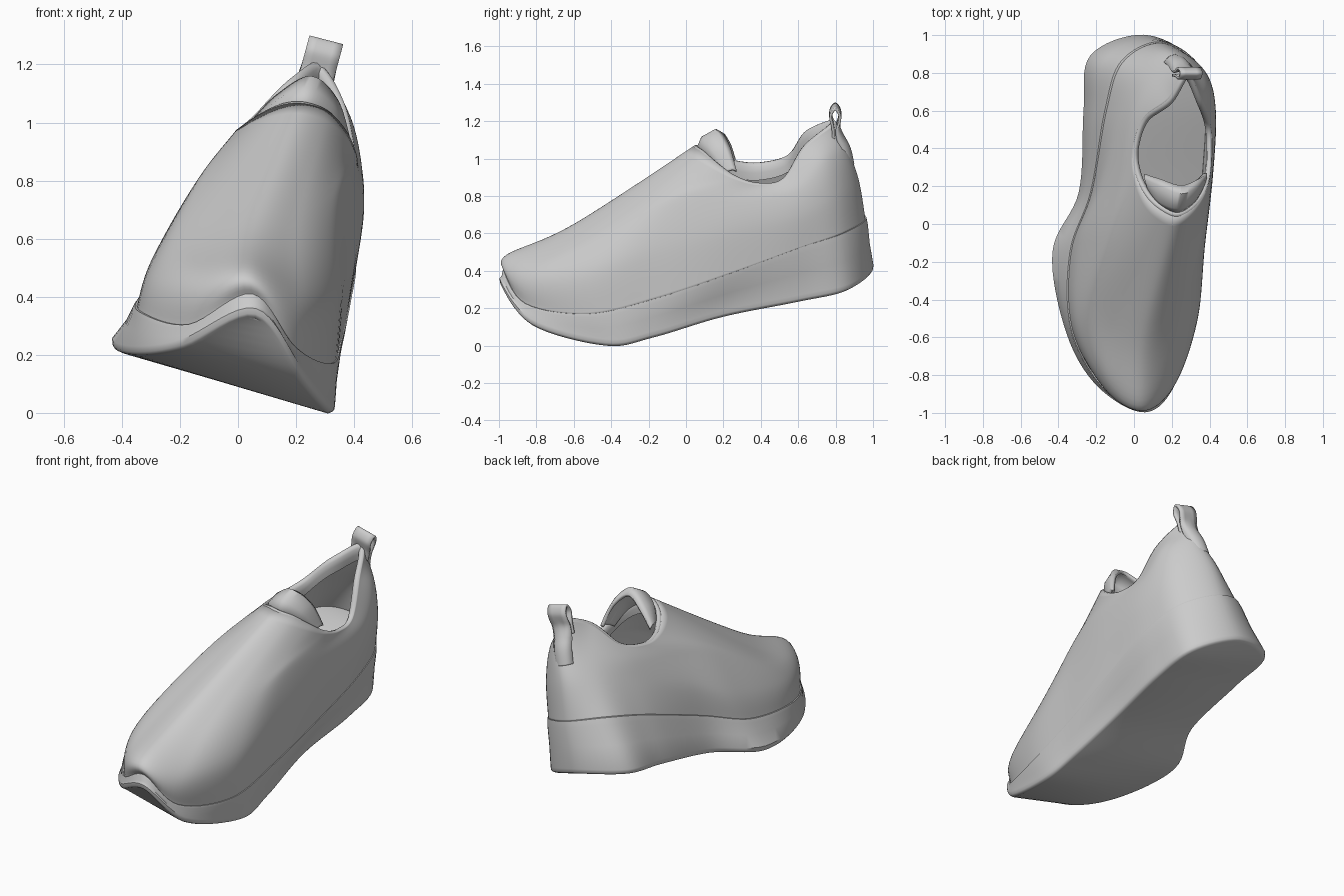
import bpy, bmesh
from mathutils import Vector as V

if "Cube" in bpy.data.objects:
    bpy.data.objects.remove(bpy.data.objects["Cube"])

SUB = 8  # samples between two control points


def spline(p, closed):
    """Smooth curve through control points."""
    n, out = len(p), []
    get = (lambda i: p[i % n]) if closed else (lambda i: p[max(0, min(n - 1, i))])
    for i in range(n if closed else n - 1):
        a, b, c, d = get(i - 1), get(i), get(i + 1), get(i + 2)
        for k in range(SUB):
            t = k / SUB
            out.append(0.5 * (2 * b + (c - a) * t + (2 * a - 5 * b + 4 * c - d) * t * t
                              + (3 * b - a - 3 * c + d) * t ** 3))
    if not closed:
        out.append(p[-1].copy())
    return out


def ring(pts):
    return spline([V(q) for q in pts], True)


def inset(r, d, dz=0.0):
    """Move a counter-clockwise ring inwards by d and up by dz."""
    out = []
    for i, p in enumerate(r):
        t = r[(i + 1) % len(r)] - r[i - 1]
        n = V((t.y, -t.x, 0)).normalized()
        out.append(p - n * d + V((0, 0, dz)))
    return out


def mix(a, b, t):
    return [p.lerp(q, t) for p, q in zip(a, b)]


def loft(name, rows, closed=True, caps=False, thick=0.0, angle=40, offset=-1):
    """Skin rows of points; caps bridge the left and right halves of end rings."""
    bm = bmesh.new()
    vs = [[bm.verts.new(p) for p in r] for r in rows]
    n = len(rows[0])
    for a, b in zip(vs, vs[1:]):
        for i in range(n if closed else n - 1):
            j = (i + 1) % n
            bm.faces.new((a[i], a[j], b[j], b[i]))
    if caps:
        for r in (vs[0], vs[-1]):
            for i in range(n // 2):
                q = [r[i], r[i + 1], r[(n - i - 1) % n], r[(n - i) % n]]
                q = list(dict.fromkeys(q))
                if len(q) > 2:
                    bm.faces.new(q)
        bmesh.ops.recalc_face_normals(bm, faces=bm.faces)
    me = bpy.data.meshes.new(name)
    bm.to_mesh(me)
    bm.free()
    ob = bpy.data.objects.new(name, me)
    bpy.context.collection.objects.link(ob)
    if thick:
        m = ob.modifiers.new("thickness", "SOLIDIFY")
        m.thickness, m.offset = thick, offset
    bpy.ops.object.select_all(action='DESELECT')
    ob.select_set(True)
    bpy.context.view_layer.objects.active = ob
    bpy.ops.object.shade_smooth_by_angle(angle=angle * 3.14159 / 180)
    return ob


# Rings run toe -> right side -> heel -> left side
ground_edge = ring([
    (.06, -.995, .34), (.225, -.83, .125), (.325, -.43, .015), (.325, -.17, .06), (.31, .2, .17),
    (.335, .6, .25), (.30, .87, .31), (.05, 1.0, .41), (-.23, .89, .44), (-.265, .6, .40),
    (-.29, .17, .31), (-.43, -.15, .24), (-.355, -.58, .21), (-.19, -.86, .235)])
welt = ring([
    (.05, -.975, .41), (.2, -.86, .225), (.325, -.52, .17), (.36, -.15, .255), (.39, .25, .39),
    (.405, .6, .52), (.345, .84, .60), (.14, .965, .68), (-.07, .86, .72), (-.155, .6, .66),
    (-.23, .17, .51), (-.34, -.15, .40), (-.335, -.55, .345), (-.17, -.86, .305)])
lower = ring([
    (.04, -.96, .485), (.215, -.83, .39), (.335, -.5, .40), (.375, -.12, .52), (.415, .25, .61),
    (.43, .6, .69), (.375, .81, .82), (.19, .925, .88), (.04, .81, .89), (-.07, .58, .82),
    (-.18, .2, .69), (-.28, -.1, .56), (-.295, -.52, .48), (-.145, -.845, .455)])
middle = ring([
    (.05, -.6, .65), (.20, -.50, .645), (.31, -.27, .71), (.375, -.01, .79), (.415, .26, .77),
    (.43, .58, .82), (.385, .75, 1.0), (.25, .87, 1.04), (.12, .76, 1.02), (-.01, .57, .94),
    (-.09, .22, .86), (-.14, -.05, .80), (-.18, -.32, .68), (-.11, -.52, .62)])
collar = ring([
    (.23, .04, 1.065), (.315, .085, 1.035), (.375, .165, .97), (.405, .27, .90), (.412, .39, .865),
    (.405, .52, .89), (.365, .64, 1.07), (.28, .80, 1.20), (.18, .66, 1.15), (.05, .56, 1.02),
    (-.005, .4, .975), (.01, .26, .985), (.07, .14, 1.025), (.15, .07, 1.06)])

# Thick sole with rounded lower edge, nearly flush with the upper
loft("sole", [inset(ground_edge, .02, -.015), inset(ground_edge, .006, -.009), ground_edge,
              inset(ground_edge, -.002, .02), mix(ground_edge, welt, .5),
              inset(mix(ground_edge, welt, .88), -.003), welt, inset(welt, .02, .002)],
     caps=True)

# Upper: smooth skin from the welt to the collar
columns = [spline(list(c), False)
           for c in zip(inset(welt, .005, -.008), lower, middle, collar)]
loft("upper", [list(r) for r in zip(*columns)], thick=.025)

# Padded lip around the opening, with lining hanging inside
loft("collar_lining", [collar, inset(collar, .008, .006), inset(collar, .02, .003),
                       inset(collar, .03, -.015), inset(collar, .03, -.05),
                       inset(collar, .024, -.09)], angle=80)

# Tongue flap: arched rows rising out of the vamp
tongue = [
    [(.09, .15, .97), (.15, .09, 1.015), (.23, .06, 1.04), (.31, .11, 1.0), (.355, .19, .91)],
    [(.075, .20, 1.005), (.145, .12, 1.075), (.24, .09, 1.11), (.325, .14, 1.05), (.37, .22, .93)],
    [(.06, .24, 1.01), (.14, .20, 1.09), (.25, .16, 1.15), (.335, .2, 1.075), (.378, .25, .94)],
    [(.06, .26, .99), (.14, .235, 1.07), (.25, .20, 1.125), (.335, .235, 1.05), (.378, .27, .93)]]
loft("tongue", [spline([V(p) for p in r], False) for r in tongue], closed=False, thick=.02,
     angle=60, offset=0)

# Pull tab: strip up the heel that folds into a loop
path = spline([V((.295 + (z - 1.25) * .27, y, z)) for y, z in (
    (.893, .97), (.872, 1.06), (.82, 1.165), (.823, 1.24), (.798, 1.278), (.773, 1.24),
    (.785, 1.18), (.788, 1.12))], False)
side = V((.97, 0, -.25))
rows = []
for p in path:
    bend = .04 * max(0, min(1, (1.2 - p.z) / .1)) if p.y > .8 else 0
    rows.append([p + side * .06 * w - V((0, bend * w * w, 0)) for w in (-1, -.5, 0, .5, 1)])
loft("pull_tab", rows, closed=False, thick=.014, offset=0)
